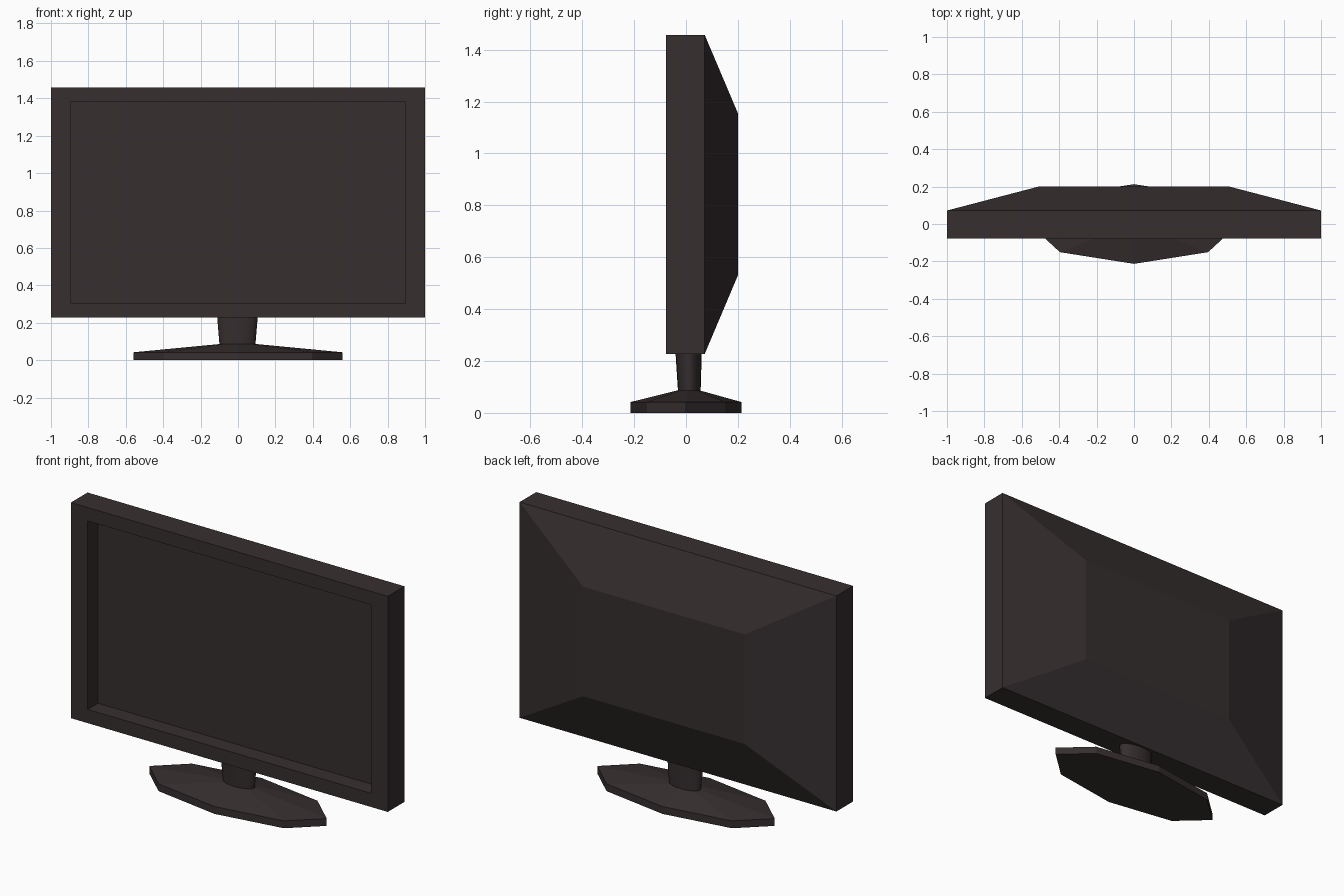
import bpy, bmesh, math

if "Cube" in bpy.data.objects:
    bpy.data.objects.remove(bpy.data.objects["Cube"])

mat = bpy.data.materials.new("dark brown plastic")
mat.diffuse_color = (0.038, 0.028, 0.029, 1)
mat.use_nodes = True
mat.node_tree.nodes["Principled BSDF"].inputs["Base Color"].default_value = mat.diffuse_color


def loft(name, rings, smooth=False):
    """Bridge equal-sized rings of points and cap both ends."""
    bm = bmesh.new()
    loops = [[bm.verts.new(p) for p in r] for r in rings]
    for a, b in zip(loops, loops[1:]):
        for i in range(len(a)):
            j = (i + 1) % len(a)
            bm.faces.new((a[i], a[j], b[j], b[i]))
    bm.faces.new(loops[0])
    bm.faces.new(loops[-1])
    bmesh.ops.recalc_face_normals(bm, faces=bm.faces)
    me = bpy.data.meshes.new(name)
    bm.to_mesh(me)
    bm.free()
    ob = bpy.data.objects.new(name, me)
    bpy.context.collection.objects.link(ob)
    me.materials.append(mat)
    if smooth:
        bpy.ops.object.select_all(action='DESELECT')
        ob.select_set(True)
        bpy.context.view_layer.objects.active = ob
        bpy.ops.object.shade_smooth_by_angle(angle=math.radians(40))
    return ob


def rect(x, y, z0, z1):
    return [(-x, y, z0), (x, y, z0), (x, y, z1), (-x, y, z1)]


def ellipse(n, rx, ry, z, cx=0, cy=0):
    return [(cx + rx * math.cos(math.tau * i / n),
             cy + ry * math.sin(math.tau * i / n), z) for i in range(n)]


# Panel: recessed screen, bezel, straight sides, tapered back
loft("monitor_panel", [
    rect(0.895, 0.015, 0.305, 1.38),
    rect(0.895, -0.078, 0.305, 1.38),
    rect(1.0, -0.078, 0.227, 1.457),
    rect(1.0, 0.072, 0.227, 1.457),
    rect(0.51, 0.2, 0.53, 1.155),
])

# Stand base: stretched octagon with a sloping top
loft("stand_base", [
    ellipse(8, 0.56, 0.213, 0),
    ellipse(8, 0.56, 0.213, 0.042),
    ellipse(8, 0.10, 0.045, 0.086, 0, 0.01),
])

# Neck: oval column, slightly flared, ending inside the panel
loft("stand_neck", [
    ellipse(20, 0.095, 0.043, 0.07, -0.003, 0.013),
    ellipse(20, 0.109, 0.051, 0.24, -0.003, 0.01),
], smooth=True)
